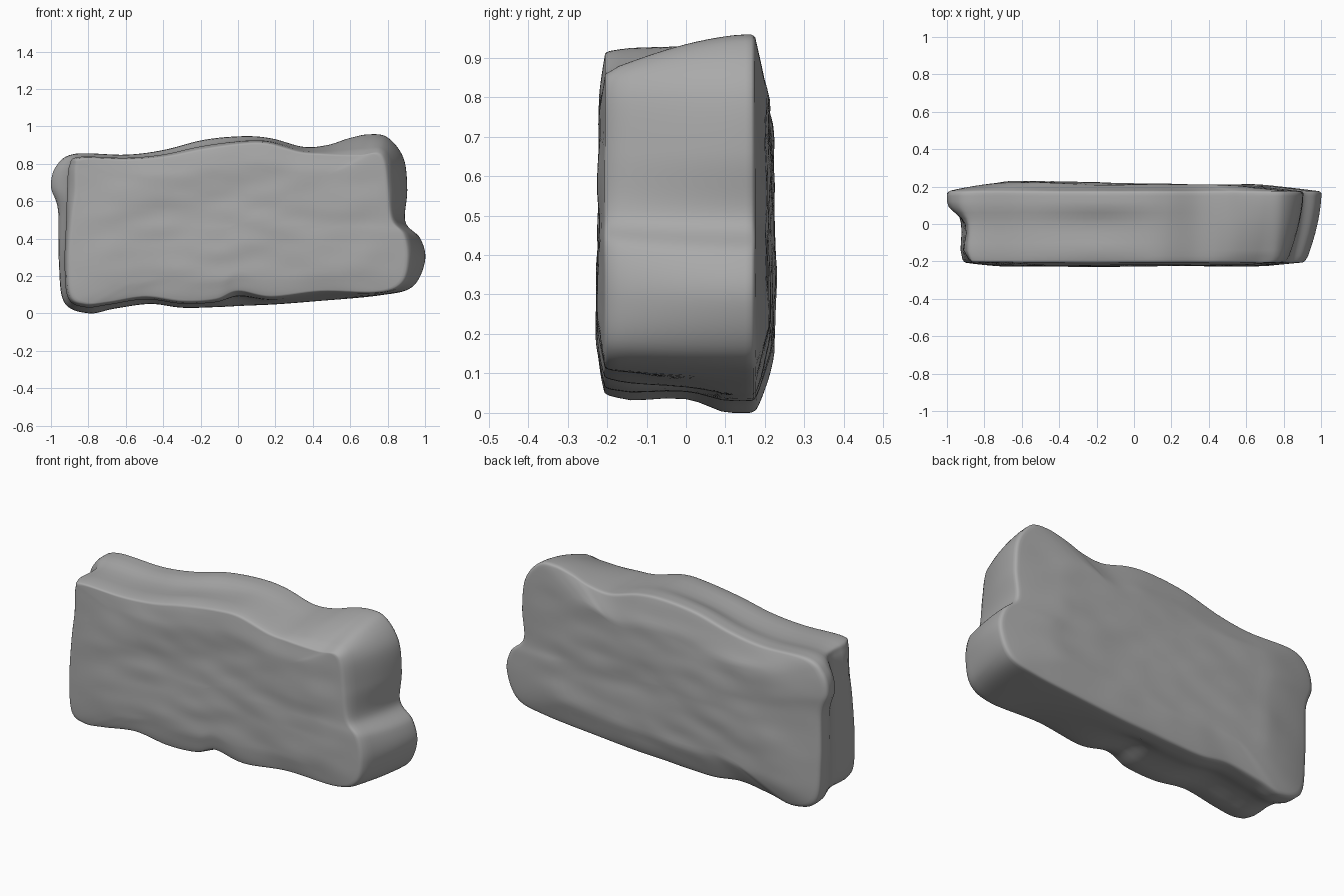
import bpy, bmesh
from mathutils import Vector, noise

if "Cube" in bpy.data.objects:
    bpy.data.objects.remove(bpy.data.objects["Cube"])

# Paired outline points: front x, front z, back x, back z (counter-clockwise from bottom left)
OUTLINE = [
    (-.90, .09, -.93, .06), (-.82, .045, -.80, .00), (-.70, .055, -.66, .025),
    (-.50, .085, -.47, .05), (-.30, .06, -.30, .03), (-.12, .07, -.12, .033),
    (.00, .115, .02, .04), (.18, .085, .20, .048), (.45, .115, .42, .065),
    (.75, .11, .75, .095), (.88, .16, .93, .14), (.915, .29, 1.0, .28),
    (.895, .42, .975, .40), (.83, .50, .895, .49), (.81, .66, .905, .66),
    (.79, .81, .885, .83), (.75, .86, .80, .94), (.66, .85, .70, .957),
    (.55, .85, .59, .935), (.45, .855, .48, .90), (.33, .865, .35, .89),
    (.15, .912, .18, .935), (.00, .908, .03, .947), (-.20, .88, -.18, .928),
    (-.40, .84, -.40, .873), (-.60, .825, -.60, .848), (-.84, .83, -.87, .853),
    (-.875, .79, -.97, .79), (-.88, .65, -1.0, .68), (-.90, .50, -.962, .55),
    (-.915, .27, -.958, .28),
]
STEPS = 8
CENTRE_Z = 0.48


def smooth_outline(pts):
    """Closed Catmull-Rom curve through the paired points."""
    out, n = [], len(pts)
    for i in range(n):
        a, b, c, d = (Vector(pts[(i + k) % n]) for k in (-1, 0, 1, 2))
        for s in range(STEPS):
            t = s / STEPS
            out.append(0.5 * (2 * b + (c - a) * t + (2 * a - 5 * b + 4 * c - d) * t ** 2
                              + (3 * b - a - 3 * c + d) * t ** 3))
    return out


curve = smooth_outline(OUTLINE)
N = len(curve)


def ring(y, w_left, w_right, scale=1.0):
    """Outline between front (0) and back (1), blended separately at each end."""
    pts = []
    for fx, fz, bx, bz in curve:
        k = min(1, max(0, (fx + .3) / .8))
        k = k * k * (3 - 2 * k)
        w = w_left + (w_right - w_left) * k
        x, z = fx + (bx - fx) * w, fz + (bz - fz) * w
        pts.append(Vector((x * scale, y, CENTRE_Z + (z - CENTRE_Z) * scale)))
    return pts


def weather(p, side, depth):
    """Low strata and pits on the broad faces."""
    q = Vector((p.x * 1.8 + 5, side * 4, p.z * 4))
    rough = noise.noise(q) * 0.010 + noise.noise(q * 2.7) * 0.005
    tilt = (0.45 - p.z) * 0.015 - (p.x * 0.014 if side > 0 else 0)
    return p + Vector((0, (rough + side * tilt) * depth, 0))


# Front face, sides and back face as one run of rings
scales = [i / 22 for i in range(1, 21)] + [.93, .95, .97, .985]
rings = []
for s in scales:
    d = min(1, (1 - s) * 4) ** .7
    rings.append([weather(p, -1, d) for p in ring(-.203 - .019 * d, 0, 0, s)])
sides = [(-.201, 0, 0, .994), (-.192, .03, .03, 1), (-.17, .15, .18, 1), (-.14, .28, .30, 1),
         (-.10, .25, .45, 1), (-.05, .17, .62, 1), (0, .22, .76, 1), (.03, .38, .83, 1),
         (.06, .65, .89, 1), (.09, .92, .94, 1), (.12, 1, .98, 1), (.15, 1, 1, 1),
         (.165, .99, 1, 1), (.172, .97, .99, .995)]
rings += [ring(*s) for s in sides]
for s in reversed(scales):
    d = min(1, (1 - s) * 3.3) ** .8
    rings.append([weather(p, 1, d) for p in ring(.173 + .042 * d, .97, .99, s)])

bm = bmesh.new()
rows = [[bm.verts.new(p) for p in r] for r in rings]
for a, b in zip(rows, rows[1:]):
    for i in range(N):
        j = (i + 1) % N
        bm.faces.new((a[i], a[j], b[j], b[i]))
for row in (rows[0], rows[-1]):
    mid = bm.verts.new(sum((v.co for v in row), Vector()) / N)
    for i in range(N):
        bm.faces.new((mid, row[i], row[(i + 1) % N]))
bmesh.ops.recalc_face_normals(bm, faces=bm.faces)

# Stone slab object, resting on the ground
low = min(v.co.z for v in bm.verts)
bmesh.ops.translate(bm, verts=bm.verts, vec=(0, 0, -low))
mesh = bpy.data.meshes.new("stone_slab")
bm.to_mesh(mesh)
bm.free()
slab = bpy.data.objects.new("stone_slab", mesh)
bpy.context.collection.objects.link(slab)
bpy.context.view_layer.objects.active = slab
slab.select_set(True)
bpy.ops.object.shade_smooth()

# Dark grey stone
stone = bpy.data.materials.new("dark_stone")
stone.diffuse_color = (.4, .4, .4, 1)
stone.use_nodes = True
stone.node_tree.nodes["Principled BSDF"].inputs["Base Color"].default_value = stone.diffuse_color
mesh.materials.append(stone)
